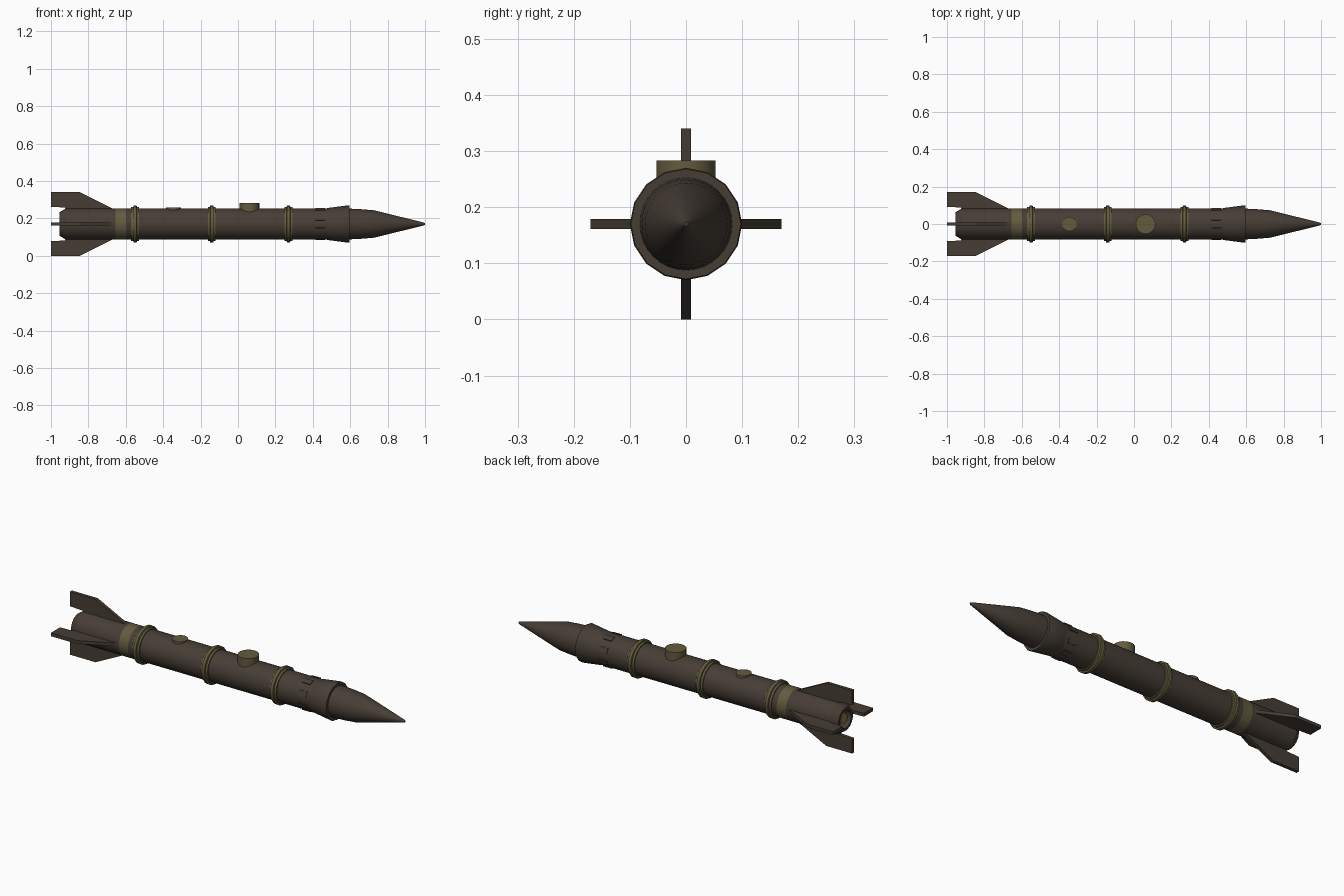
import bpy, bmesh, math
from mathutils import Matrix, Vector

if "Cube" in bpy.data.objects:
    bpy.data.objects.remove(bpy.data.objects["Cube"], do_unlink=True)

AXIS_Z = 0.17
BODY_R = 0.084


def material(name, rgb):
    mat = bpy.data.materials.new(name)
    mat.use_nodes = True
    mat.diffuse_color = (*rgb, 1)
    shader = mat.node_tree.nodes["Principled BSDF"]
    shader.inputs["Base Color"].default_value = (*rgb, 1)
    shader.inputs["Roughness"].default_value = 0.7
    return mat


brown = material("dark brown", (0.062, 0.047, 0.036))
olive = material("olive", (0.125, 0.105, 0.048))
gold = material("dull gold", (0.28, 0.2, 0.06))


def finish(name, bm, mats, smooth=True):
    bmesh.ops.recalc_face_normals(bm, faces=bm.faces)
    mesh = bpy.data.meshes.new(name)
    bm.to_mesh(mesh)
    bm.free()
    for mat in mats:
        mesh.materials.append(mat)
    obj = bpy.data.objects.new(name, mesh)
    bpy.context.collection.objects.link(obj)
    if smooth:
        bpy.ops.object.select_all(action='DESELECT')
        obj.select_set(True)
        bpy.context.view_layer.objects.active = obj
        bpy.ops.object.shade_smooth_by_angle(angle=math.radians(30))
    return obj


def lathe(name, profile, sides, mats):
    """Turn an (x, radius) profile around the long axis and cap its ends."""
    bm = bmesh.new()
    loops = []
    for x, r in profile:
        angles = [math.tau * i / sides for i in range(sides)]
        loops.append([bm.verts.new((x, r * math.cos(a), AXIS_Z + r * math.sin(a)))
                      for a in angles])
    for a, b in zip(loops, loops[1:]):
        for i in range(sides):
            j = (i + 1) % sides
            bm.faces.new((a[i], a[j], b[j], b[i]))
    bm.faces.new(loops[0])
    bm.faces.new(loops[-1])
    return finish(name, bm, mats)


def slab(name, outline, thickness, matrix, mat):
    """Extrude an outline in the local xz plane, centred on y."""
    bm = bmesh.new()
    face = bm.faces.new([bm.verts.new((x, -thickness / 2, z)) for x, z in outline])
    new = bmesh.ops.extrude_face_region(bm, geom=[face])["geom"]
    bmesh.ops.translate(bm, vec=(0, thickness, 0),
                        verts=[v for v in new if isinstance(v, bmesh.types.BMVert)])
    bm.transform(matrix)
    return finish(name, bm, [mat], smooth=False)


def around(angle):
    return Matrix.Translation((0, 0, AXIS_Z)) @ Matrix.Rotation(angle, 4, 'X')


# Main tube with hollow chamfered tail and a coloured band
body = lathe("body_tube", [(-0.9, 0.046), (-0.955, 0.048), (-0.955, 0.062), (-0.92, BODY_R),
                           (-0.655, BODY_R), (-0.6, BODY_R), (0.5, BODY_R)], 32, [brown, olive])
for face in body.data.polygons:
    if -0.65 < face.center.x < -0.61:
        face.material_index = 1
lathe("exhaust_nozzle", [(-0.89, 0.034), (-0.945, 0.03)], 8, [gold])

# Flared collar and nose
lathe("flared_collar", [(0.47, 0.083), (0.49, 0.087), (0.59, 0.1), (0.595, 0.098)],
      16, [brown])
lathe("nose_cone", [(0.58, 0.083), (0.66, 0.079), (0.73, 0.073), (0.995, 0.007),
                    (1.0, 0.004)], 32, [brown])

# Stepped clamp rings
for i, x in enumerate((-0.55, -0.14, 0.27)):
    steps = [(-0.021, 0.083), (-0.021, 0.091), (-0.01, 0.092), (-0.008, 0.1)]
    profile = [(x + dx, r) for dx, r in steps] + [(x - dx, r) for dx, r in reversed(steps)]
    lathe(f"clamp_ring_{i + 1}", profile, 16, [olive])

# Round caps on top of the tube
for name, x, radius, top in (("large_cap", 0.062, 0.053, 0.283),
                             ("small_cap", -0.345, 0.039, 0.259)):
    bm = bmesh.new()
    base = 0.2
    bmesh.ops.create_cone(bm, cap_ends=True, segments=16, radius1=radius, radius2=radius,
                          depth=top - base,
                          matrix=Matrix.Translation((x, 0, (top + base) / 2)))
    finish(name, bm, [olive])

# Small raised tabs behind the collar
for i in range(8):
    tab = [(0.415, 0.078), (0.465, 0.078), (0.465, 0.087), (0.415, 0.087)]
    slab(f"collar_tab_{i + 1}", tab, 0.028, around(math.tau * (i + 0.5) / 8), brown)

# Four tail fins
fin = [(-1.0, 0.17), (-0.845, 0.17), (-0.67, 0.083), (-0.69, 0.07), (-0.915, 0.07),
       (-0.925, 0.088), (-1.0, 0.092)]
for i, name in enumerate(("top_fin", "front_fin", "bottom_fin", "back_fin")):
    slab(name, fin, 0.018, around(math.tau * i / 4), brown)
